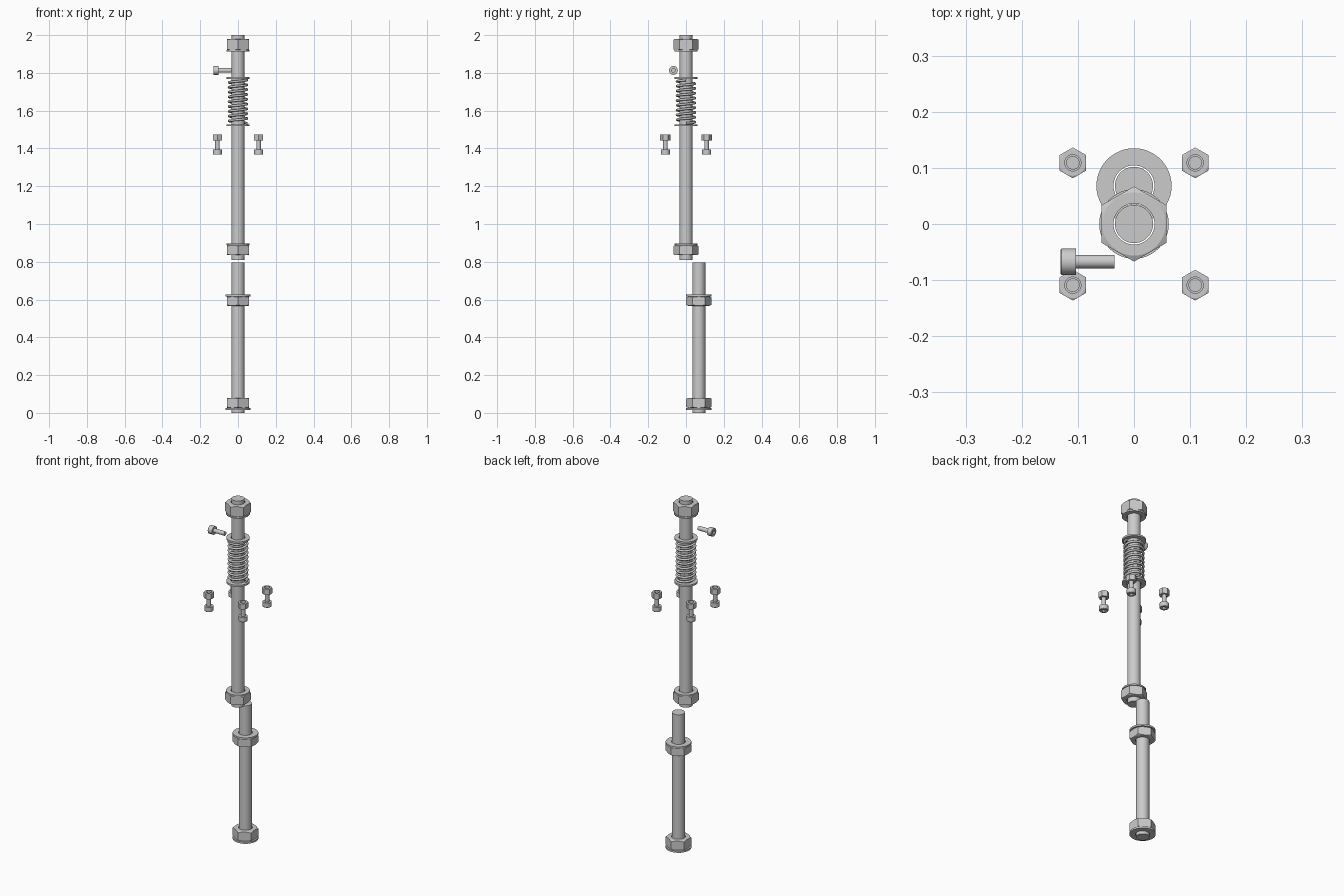
import bpy, math
from mathutils import Matrix, Vector

cube = bpy.data.objects.get("Cube")
if cube:
    bpy.data.objects.remove(cube, do_unlink=True)

steel = bpy.data.materials.new("grey steel")
steel.use_nodes = True
GREY = (0.6, 0.6, 0.6, 1)
steel.diffuse_color = GREY
steel.node_tree.nodes["Principled BSDF"].inputs["Base Color"].default_value = GREY


def round_r(r):
    return lambda a: r


def hex_r(apothem):
    # Hexagon radius by angle, with corners pointing along y
    return lambda a: apothem / math.cos((a + math.pi / 6) % (math.pi / 3) - math.pi / 6)


def rings(name, profile, loc, seg=48, closed=False, turn=None):
    """Skin a stack of rings; each profile entry is (radius function, height function)."""
    verts, faces = [], []
    for rad, height in profile:
        for i in range(seg):
            a = 2 * math.pi * i / seg
            r = rad(a)
            verts.append((r * math.cos(a), r * math.sin(a), height(a)))
    n = len(profile)
    for k in range(n if closed else n - 1):
        m = (k + 1) % n
        for i in range(seg):
            j = (i + 1) % seg
            faces.append((k * seg + i, k * seg + j, m * seg + j, m * seg + i))
    if not closed:
        faces.append(tuple(reversed(range(seg))))
        faces.append(tuple(range((n - 1) * seg, n * seg)))
    mesh = bpy.data.meshes.new(name)
    mesh.from_pydata(verts, [], faces)
    mesh.materials.append(steel)
    if turn:
        mesh.transform(turn)
    obj = bpy.data.objects.new(name, mesh)
    obj.location = loc
    bpy.context.collection.objects.link(obj)
    bpy.ops.object.select_all(action="DESELECT")
    obj.select_set(True)
    bpy.context.view_layer.objects.active = obj
    bpy.ops.object.shade_smooth_by_angle(angle=math.radians(25))
    return obj


def lathe(name, points, loc, **kw):
    return rings(name, [(round_r(r), lambda a, z=z: z) for r, z in points], loc, **kw)


def rod(name, r, x, y, z0, z1):
    return lathe(name, [(r, 0), (r, z1 - z0)], (x, y, z0))


def washer(name, outer, inner, y, z0, z1):
    h = z1 - z0
    return lathe(name, [(outer, 0), (outer, h), (inner, h), (inner, 0)], (0, y, z0), closed=True)


def nut(name, apothem, hole, x, y, z0, z1):
    # Hex nut whose corners are cut by a shallow cone at both ends
    h, rad = z1 - z0, hex_r(apothem)
    rim = apothem * 0.97
    drop = lambda a: 0.5 * (rad(a) - rim)
    flat = lambda z: (lambda a: z)
    profile = [(round_r(hole), flat(0)), (round_r(rim), flat(0)), (rad, drop),
               (rad, lambda a: h - drop(a)), (round_r(rim), flat(h)), (round_r(hole), flat(h))]
    return rings(name, profile, (x, y, z0), closed=True)


def cap_bolt(name, loc, turn=None):
    # Socket head at the origin end, shank running along local z
    head, shank, length, tall = 0.0235, 0.012, 0.096, 0.028
    flat = lambda z: (lambda a: z)
    profile = [(hex_r(0.01), flat(0.014)), (hex_r(0.01), flat(0)),
               (round_r(head - 0.002), flat(0)), (round_r(head), flat(0.002)),
               (round_r(head), flat(tall)), (round_r(shank), flat(tall)),
               (round_r(shank), flat(length))]
    return rings(name, profile, loc, seg=36, turn=turn)


ROD, HOLE, NUT = 0.034, 0.0365, 0.058
LOW_Y = 0.068

# Upper rod with a flanged nut at each end
rod("upper_rod", ROD, 0, 0, 0.81, 2.0)
nut("upper_top_nut", NUT, HOLE, 0, 0, 1.92, 1.98)
washer("upper_top_washer", 0.062, HOLE, 0, 1.912, 1.92)
nut("upper_bottom_nut", NUT, HOLE, 0, 0, 0.835, 0.888)
washer("upper_bottom_washer", 0.062, HOLE, 0, 0.888, 0.896)

# Spring between two seats
washer("spring_top_seat", 0.061, HOLE, 0, 1.767, 1.777)
washer("spring_bottom_seat", 0.061, HOLE, 0, 1.518, 1.528)
TURNS, STEPS, WIRE, COIL = 9, 32, 0.0065, 0.048
curve = bpy.data.curves.new("spring", "CURVE")
curve.dimensions = "3D"
curve.bevel_depth = WIRE
curve.bevel_resolution = 2
curve.use_fill_caps = True
path = curve.splines.new("POLY")
path.points.add(TURNS * STEPS)
for i, p in enumerate(path.points):
    a = 2 * math.pi * i / STEPS
    p.co = (COIL * math.cos(a), COIL * math.sin(a), 1.533 + 0.229 * i / (TURNS * STEPS), 1)
path.use_smooth = True
curve.materials.append(steel)
bpy.context.collection.objects.link(bpy.data.objects.new("spring", curve))

# Lower rod, set behind the upper one, with two nuts and wide washers
rod("lower_rod", ROD, 0, LOW_Y, 0, 0.795)
nut("lower_middle_nut", NUT, HOLE, 0, LOW_Y, 0.567, 0.616)
washer("lower_middle_washer", 0.067, HOLE, LOW_Y, 0.616, 0.626)
nut("lower_bottom_nut", NUT, HOLE, 0, LOW_Y, 0.026, 0.08)
washer("lower_bottom_washer", 0.067, HOLE, LOW_Y, 0.016, 0.026)

# Four small bolts, heads down, each with a nut on top
for sx, side in ((-1, "right"), (1, "left")):
    for sy, end in ((-1, "front"), (1, "back")):
        x, y = sx * 0.109, sy * 0.109
        cap_bolt(f"{end}_{side}_bolt", (x, y, 1.367))
        nut(f"{end}_{side}_nut", 0.0238, 0.0145, x, y, 1.441, 1.475)

# Set screw lying along x
cap_bolt("set_screw", (-0.131, -0.067, 1.813), turn=Matrix.Rotation(math.pi / 2, 4, "Y"))
